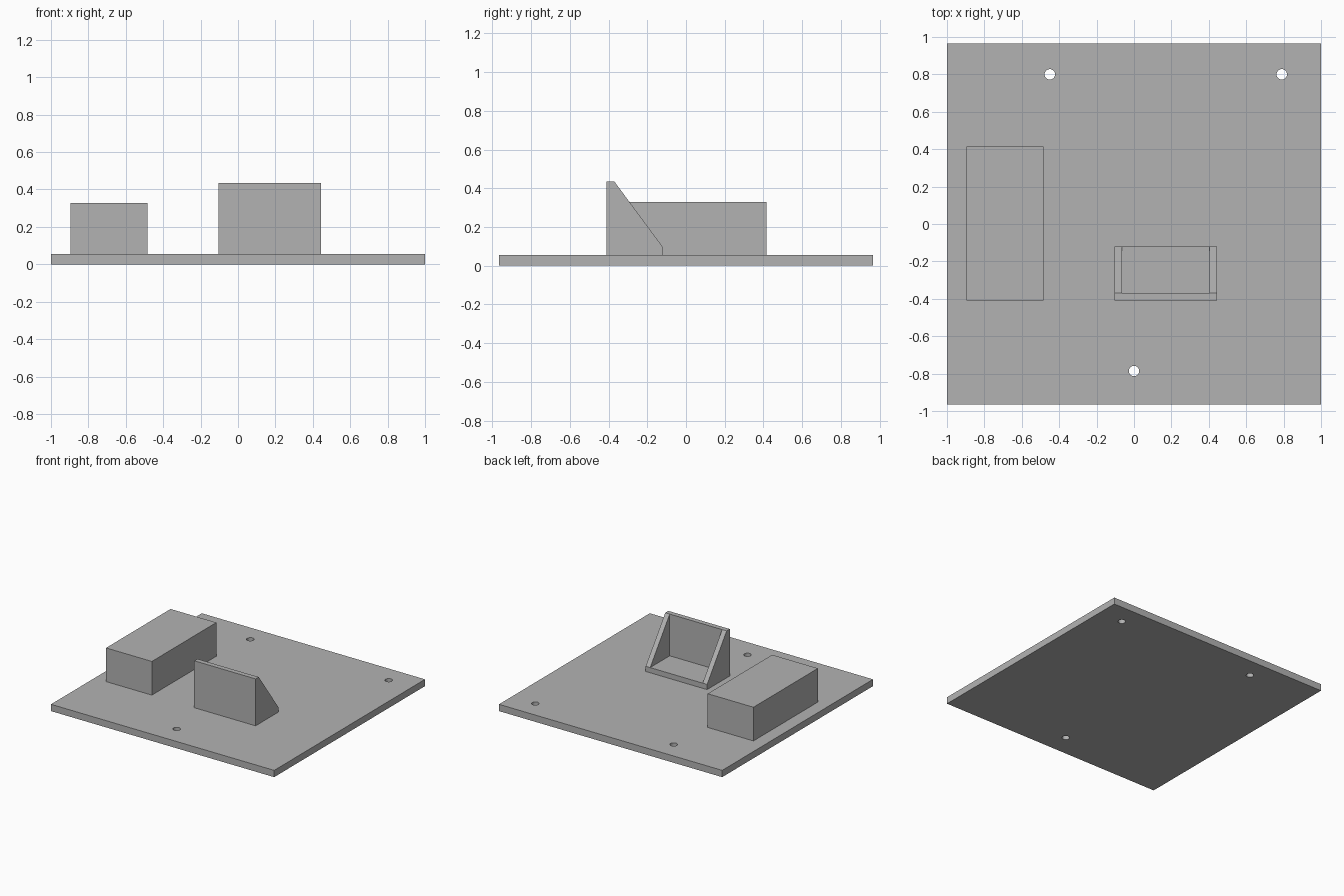
import bpy
import bmesh
from mathutils import Vector

default = bpy.data.objects.get("Cube")
if default:
    bpy.data.objects.remove(default, do_unlink=True)

# Single plain grey
grey = bpy.data.materials.new("plain_grey")
grey.use_nodes = True
colour = (0.45, 0.45, 0.45, 1.0)
grey.diffuse_color = colour
grey.node_tree.nodes["Principled BSDF"].inputs["Base Color"].default_value = colour


def prism(name, outline, offset):
    """Extrude a closed outline of 3D points along an offset."""
    bm = bmesh.new()
    face = bm.faces.new([bm.verts.new(p) for p in outline])
    result = bmesh.ops.extrude_face_region(bm, geom=[face], use_keep_orig=True)
    moved = [g for g in result["geom"] if isinstance(g, bmesh.types.BMVert)]
    bmesh.ops.translate(bm, verts=moved, vec=Vector(offset))
    bmesh.ops.recalc_face_normals(bm, faces=bm.faces)
    mesh = bpy.data.meshes.new(name)
    bm.to_mesh(mesh)
    bm.free()
    mesh.materials.append(grey)
    obj = bpy.data.objects.new(name, mesh)
    bpy.context.collection.objects.link(obj)
    return obj


def box(name, low, high):
    (x0, y0, z0), (x1, y1, z1) = low, high
    return prism(name, [(x0, y0, z0), (x1, y0, z0), (x1, y1, z0), (x0, y1, z0)],
                 (0, 0, z1 - z0))


def cut(target, cutter):
    """Subtract the cutter from the target, then discard the cutter."""
    cutter.hide_render = True
    mod = target.modifiers.new("cut", 'BOOLEAN')
    mod.operation = 'DIFFERENCE'
    mod.solver = 'EXACT'
    mod.object = cutter
    bpy.ops.object.select_all(action='DESELECT')
    bpy.context.view_layer.objects.active = target
    target.select_set(True)
    bpy.ops.object.modifier_apply(modifier=mod.name)
    bpy.data.objects.remove(cutter, do_unlink=True)


top = 0.055

# Base plate with three through holes
plate = box("base_plate", (-1, -0.965, 0), (1, 0.965, top))
for x, y in [(-0.45, 0.8), (0.79, 0.8), (0, -0.786)]:
    bpy.ops.mesh.primitive_cylinder_add(vertices=32, radius=0.028, depth=0.3,
                                        location=(x, y, 0))
    cut(plate, bpy.context.object)

# Solid block
box("block", (-0.895, -0.41, top), (-0.485, 0.415, 0.328))

# Gusseted bracket: side profile extruded across, then hollowed from the back
left, right, wall = -0.105, 0.445, 0.04
front, back, floor, height = -0.41, -0.12, 0.097, 0.435
profile = [(front, top), (front, height), (front + wall, height),
           (back, floor), (back, top)]
bracket = prism("bracket", [(left, y, z) for y, z in profile], (right - left, 0, 0))
cut(bracket, box("bracket_pocket", (left + wall, front + wall, floor),
                 (right - wall, back + 0.2, height + 0.2)))
